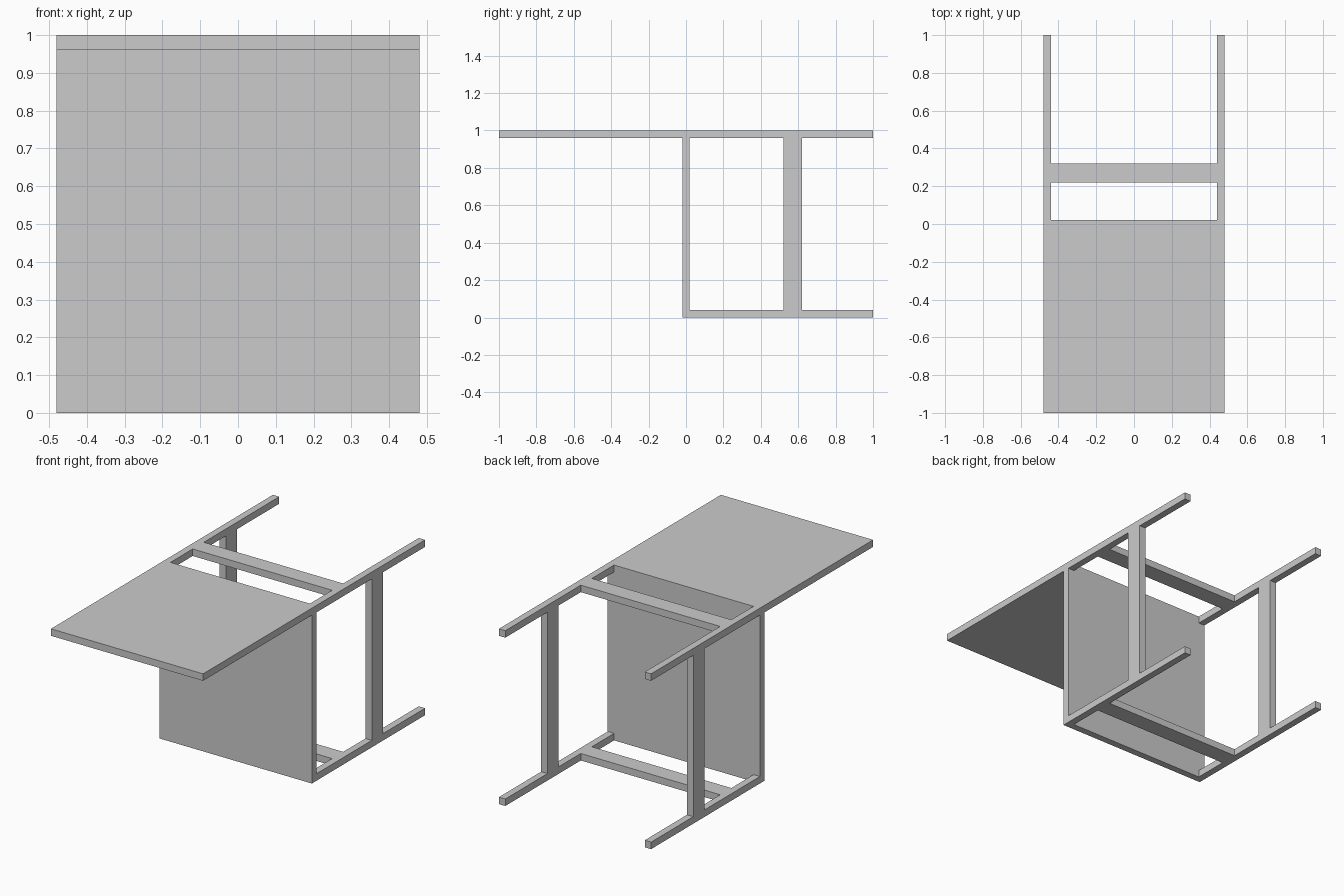
import bpy
import bmesh
from mathutils import Matrix, Vector

if "Cube" in bpy.data.objects:
    bpy.data.objects.remove(bpy.data.objects["Cube"])

T = 0.04   # board thickness
W = 0.48   # half width


def box(name, x, y, z):
    """Box object spanning the given (min, max) ranges."""
    lo, hi = Vector((x[0], y[0], z[0])), Vector((x[1], y[1], z[1]))
    bm = bmesh.new()
    bmesh.ops.create_cube(bm, size=1, matrix=Matrix.Diagonal((*(hi - lo), 1)))
    mesh = bpy.data.meshes.new(name)
    bm.to_mesh(mesh)
    bm.free()
    obj = bpy.data.objects.new(name, mesh)
    obj.location = (lo + hi) / 2
    bpy.context.collection.objects.link(obj)
    return obj


# Flat top and upright front panel
box("top_panel", (-W, W), (-1, 0.02), (1 - T, 1))
box("front_panel", (-W, W), (-0.02, 0.02), (0, 1 - T))

for level, z in (("lower", (0, T)), ("upper", (1 - T, 1))):
    # Cross bar between the rails
    box(f"{level}_cross_bar", (-W + T, W - T), (0.22, 0.32), z)
    # Long side rails
    for side, x in (("left", (-W, -W + T)), ("right", (W - T, W))):
        box(f"{level}_{side}_rail", x, (0.02, 1), z)

# Posts joining the lower and upper rails
for side, x in (("left", (-W, -W + T)), ("right", (W - T, W))):
    box(f"{side}_post", x, (0.52, 0.62), (T, 1 - T))
